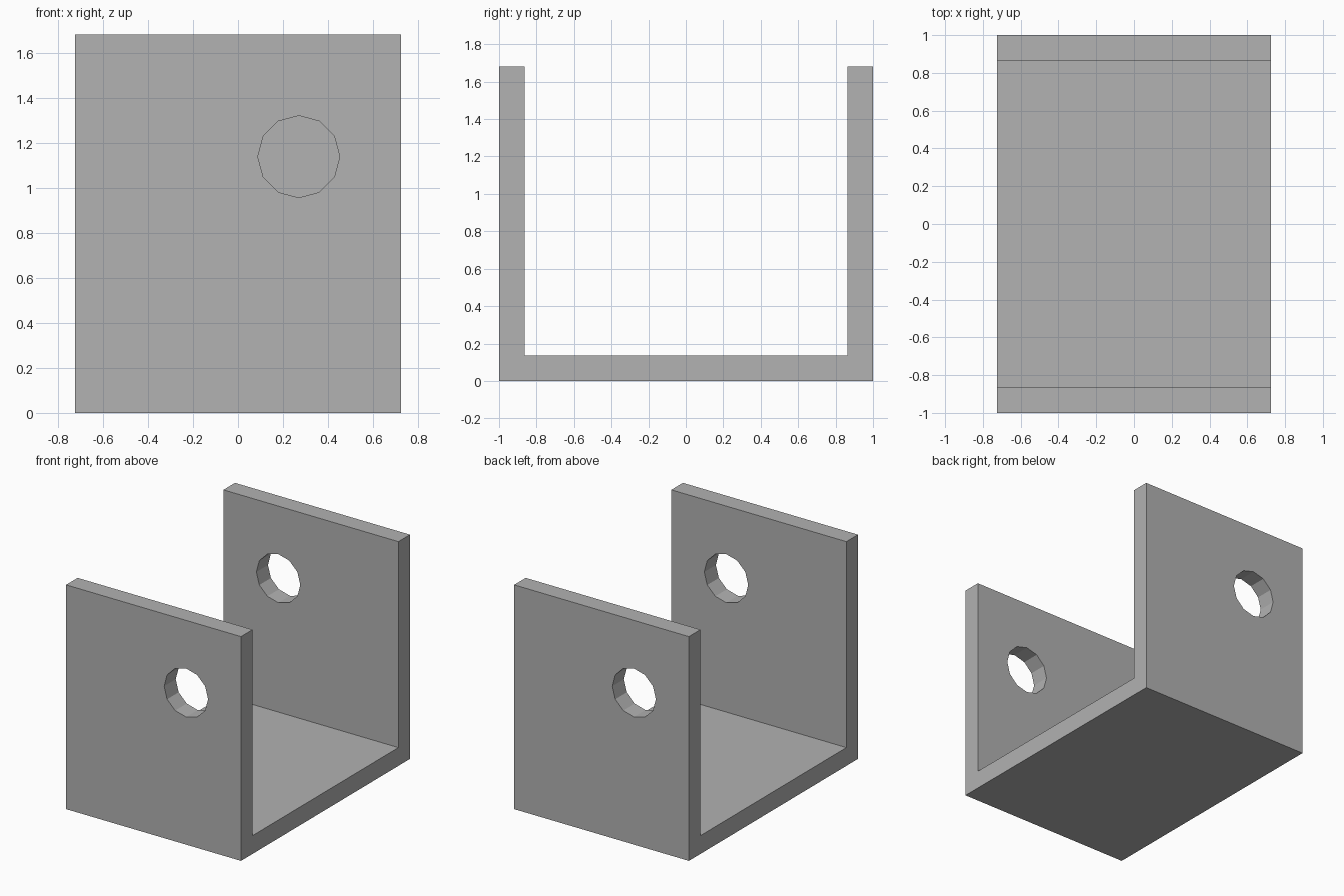
import bpy
import bmesh
from math import radians
from mathutils import Matrix

HALF_X, HALF_Y, HEIGHT, WALL = 0.725, 1.0, 1.68, 0.137
HOLE_X, HOLE_Z, HOLE_R = 0.27, 1.138, 0.182

cube = bpy.data.objects.get("Cube")
if cube:
    bpy.data.objects.remove(cube, do_unlink=True)

# Single grey metal colour
grey = bpy.data.materials.new("plain_grey")
grey.use_nodes = True
colour = (0.445, 0.445, 0.445, 1)
grey.diffuse_color = colour
grey.node_tree.nodes["Principled BSDF"].inputs["Base Color"].default_value = colour


def add_object(name, bm):
    bmesh.ops.recalc_face_normals(bm, faces=bm.faces[:])
    mesh = bpy.data.meshes.new(name)
    bm.to_mesh(mesh)
    bm.free()
    mesh.materials.append(grey)
    obj = bpy.data.objects.new(name, mesh)
    bpy.context.collection.objects.link(obj)
    return obj


# U-shaped bracket: side profile extruded across its width
inner = HALF_Y - WALL
half = [(HALF_Y, 0), (HALF_Y, HEIGHT), (inner, HEIGHT), (inner, WALL)]
profile = half + [(-y, z) for y, z in reversed(half)]
bm = bmesh.new()
face = bm.faces.new([bm.verts.new((-HALF_X, y, z)) for y, z in profile])
extruded = bmesh.ops.extrude_face_region(bm, geom=[face])["geom"]
verts = [v for v in extruded if isinstance(v, bmesh.types.BMVert)]
bmesh.ops.translate(bm, verts=verts, vec=(2 * HALF_X, 0, 0))
bracket = add_object("bracket", bm)

# Twelve-sided holes, diagonally opposite in the front and back walls
for name, side in (("front_hole_cutter", 1), ("back_hole_cutter", -1)):
    place = (Matrix.Translation((side * HOLE_X, -side * (HALF_Y - WALL / 2), HOLE_Z))
             @ Matrix.Rotation(radians(90), 4, "X"))
    bm = bmesh.new()
    bmesh.ops.create_cone(bm, cap_ends=True, segments=12, radius1=HOLE_R,
                          radius2=HOLE_R, depth=WALL * 2, matrix=place)
    cutter = add_object(name, bm)
    cutter.hide_render = True
    cutter.hide_viewport = True
    cut = bracket.modifiers.new(name, "BOOLEAN")
    cut.operation = "DIFFERENCE"
    cut.solver = "EXACT"
    cut.object = cutter
